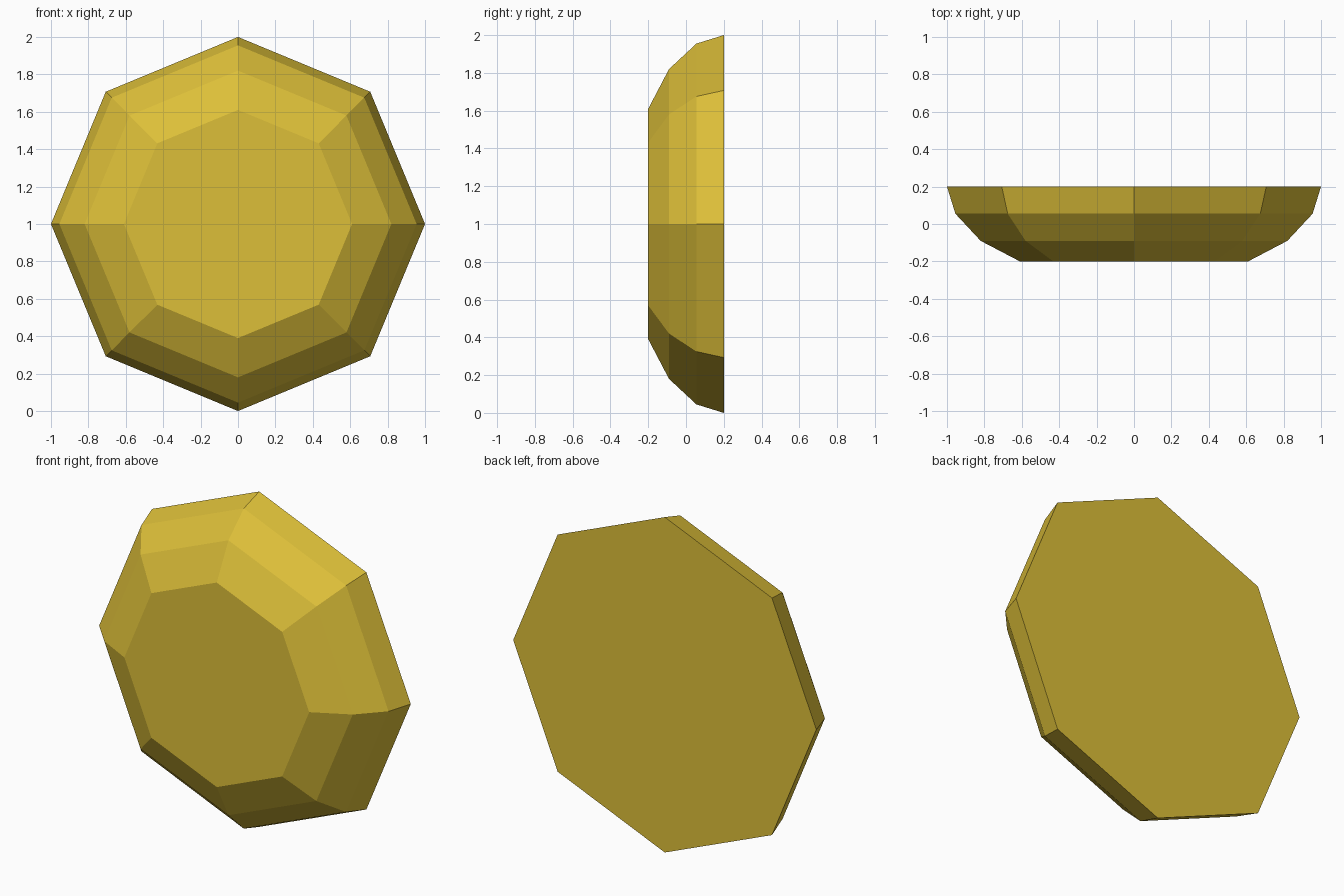
import bpy
import bmesh
from math import cos, sin, pi

cube = bpy.data.objects.get("Cube")
if cube:
    bpy.data.objects.remove(cube, do_unlink=True)

# Gold material
gold = bpy.data.materials.new("gold")
gold.use_nodes = True
colour = (0.72, 0.52, 0.04, 1.0)
gold.diffuse_color = colour
gold.node_tree.nodes["Principled BSDF"].inputs["Base Color"].default_value = colour

# Profile of the domed disc from back to front: (radius, y)
SIDES = 8
PROFILE = [(1.0, 0.2), (0.955, 0.055), (0.82, -0.09), (0.61, -0.2)]

bm = bmesh.new()
rings = []
for radius, y in PROFILE:
    angles = [2 * pi * i / SIDES for i in range(SIDES)]
    rings.append([bm.verts.new((radius * cos(a), y, 1 + radius * sin(a))) for a in angles])

# Bevelled rim bands
for back, front in zip(rings, rings[1:]):
    for i in range(SIDES):
        j = (i + 1) % SIDES
        bm.faces.new((back[i], back[j], front[j], front[i]))

# Flat back and front faces
bm.faces.new(rings[0])
bm.faces.new(rings[-1])
bmesh.ops.recalc_face_normals(bm, faces=bm.faces)

mesh = bpy.data.meshes.new("octagonal_disc")
bm.to_mesh(mesh)
bm.free()
mesh.materials.append(gold)
disc = bpy.data.objects.new("octagonal_disc", mesh)
bpy.context.collection.objects.link(disc)
